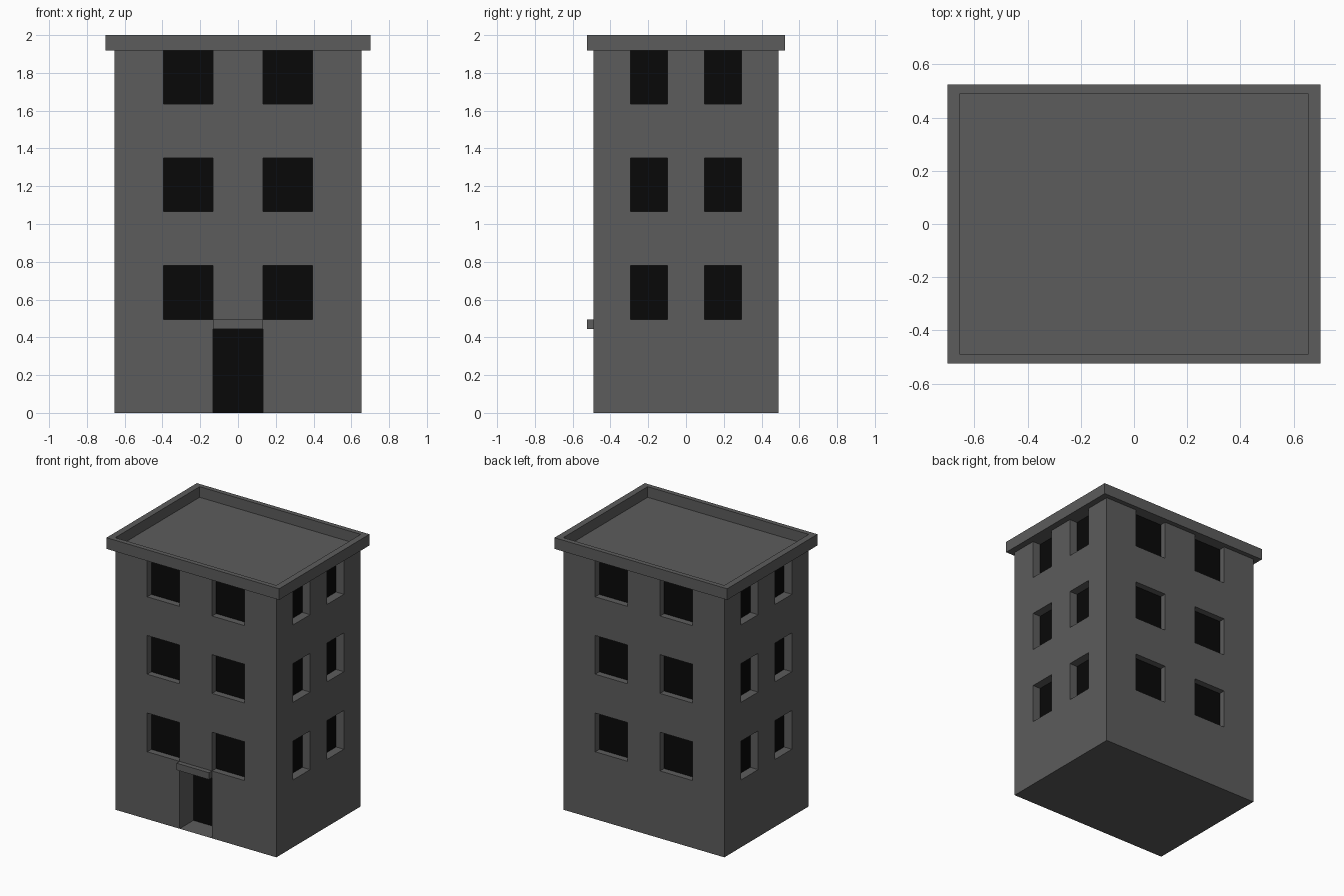
import bpy, bmesh
from mathutils import Vector

if "Cube" in bpy.data.objects:
    bpy.data.objects.remove(bpy.data.objects["Cube"])

HX, HY, WALL_TOP = 0.655, 0.49, 1.918      # half width, half depth, wall height
DOOR_TOP = 0.445
WINDOW_ROWS = [(0.495, 0.78), (1.065, 1.35), (1.634, WALL_TOP)]
ZS = [0, DOOR_TOP] + [z for row in WINDOW_ROWS for z in row]


def material(name, value):
    mat = bpy.data.materials.new(name)
    mat.diffuse_color = (value, value, value, 1)
    mat.use_nodes = True
    mat.node_tree.nodes["Principled BSDF"].inputs["Base Color"].default_value = mat.diffuse_color
    return mat


wall_grey = material("wall_grey", 0.107)
dark_glass = material("dark_glass", 0.0025)


def finish(bm, name, mat):
    bmesh.ops.remove_doubles(bm, verts=bm.verts, dist=1e-5)
    mesh = bpy.data.meshes.new(name)
    bm.to_mesh(mesh)
    bm.free()
    mesh.materials.append(mat)
    bpy.context.collection.objects.link(bpy.data.objects.new(name, mesh))


def quad(bm, *points):
    bm.faces.new([bm.verts.new(p) for p in points])


def facade(walls, panes, normal, half, dist, inner, outer, depth, door=None):
    """One wall as a grid of cells, with openings pushed in to dark panes."""
    n = Vector(normal)
    t = Vector((0, 0, 1)).cross(n)         # rightwards seen from outside

    def p(u, z, d=0):
        return n * (dist - d) + t * u + Vector((0, 0, z))

    us = [-half, -outer, -inner, inner, outer, half]
    for i, (a, b) in enumerate(zip(us, us[1:])):
        for lo, hi in zip(ZS, ZS[1:]):
            is_window = i in (1, 3) and (lo, hi) in WINDOW_ROWS
            is_door = door and i == 2 and lo == 0
            rim = [(a, lo), (b, lo), (b, hi), (a, hi)]
            if not (is_window or is_door):
                quad(walls, *[p(*q) for q in rim])
                continue
            d = door if is_door else depth
            for q, r in zip(rim, rim[1:] + rim[:1]):
                quad(walls, p(*q), p(*r), p(*r, d), p(*q, d))
            quad(panes, *[p(*q, d) for q in rim])


# Walls with recessed windows, plus the front door
walls, panes = bmesh.new(), bmesh.new()
facade(walls, panes, (0, -1, 0), HX, HY, 0.132, 0.395, 0.047, door=0.16)
facade(walls, panes, (0, 1, 0), HX, HY, 0.132, 0.395, 0.047)
for side in (-1, 1):
    facade(walls, panes, (side, 0, 0), HY, HX, 0.098, 0.294, 0.063)
# Underside
quad(walls, (-HX, -HY, 0), (-HX, HY, 0), (HX, HY, 0), (HX, -HY, 0))
finish(walls, "building_walls", wall_grey)
finish(panes, "window_and_door_panes", dark_glass)

# Cornice slab, inset on top and sunk to leave a parapet around the flat roof
bm = bmesh.new()
bmesh.ops.create_cube(bm, size=1)
for v in bm.verts:
    v.co = (v.co.x * 1.404, v.co.y * 1.05, 2.0 if v.co.z > 0 else WALL_TOP)
bm.normal_update()
top = next(f for f in bm.faces if f.normal.z > 0.9)
for height in (2.0, WALL_TOP + 0.004):     # parapet rim, then sunken roof
    top = bmesh.ops.extrude_discrete_faces(bm, faces=[top])["faces"][0]
    for v in top.verts:
        v.co = (HX if v.co.x > 0 else -HX, HY if v.co.y > 0 else -HY, height)
bmesh.ops.recalc_face_normals(bm, faces=bm.faces)
finish(bm, "roof_and_parapet", wall_grey)

# Small canopy over the door
bm = bmesh.new()
bmesh.ops.create_cube(bm, size=1)
for v in bm.verts:
    v.co = (v.co.x * 0.264, -HY if v.co.y > 0 else -0.525,
            0.495 if v.co.z > 0 else DOOR_TOP)
finish(bm, "door_canopy", wall_grey)
